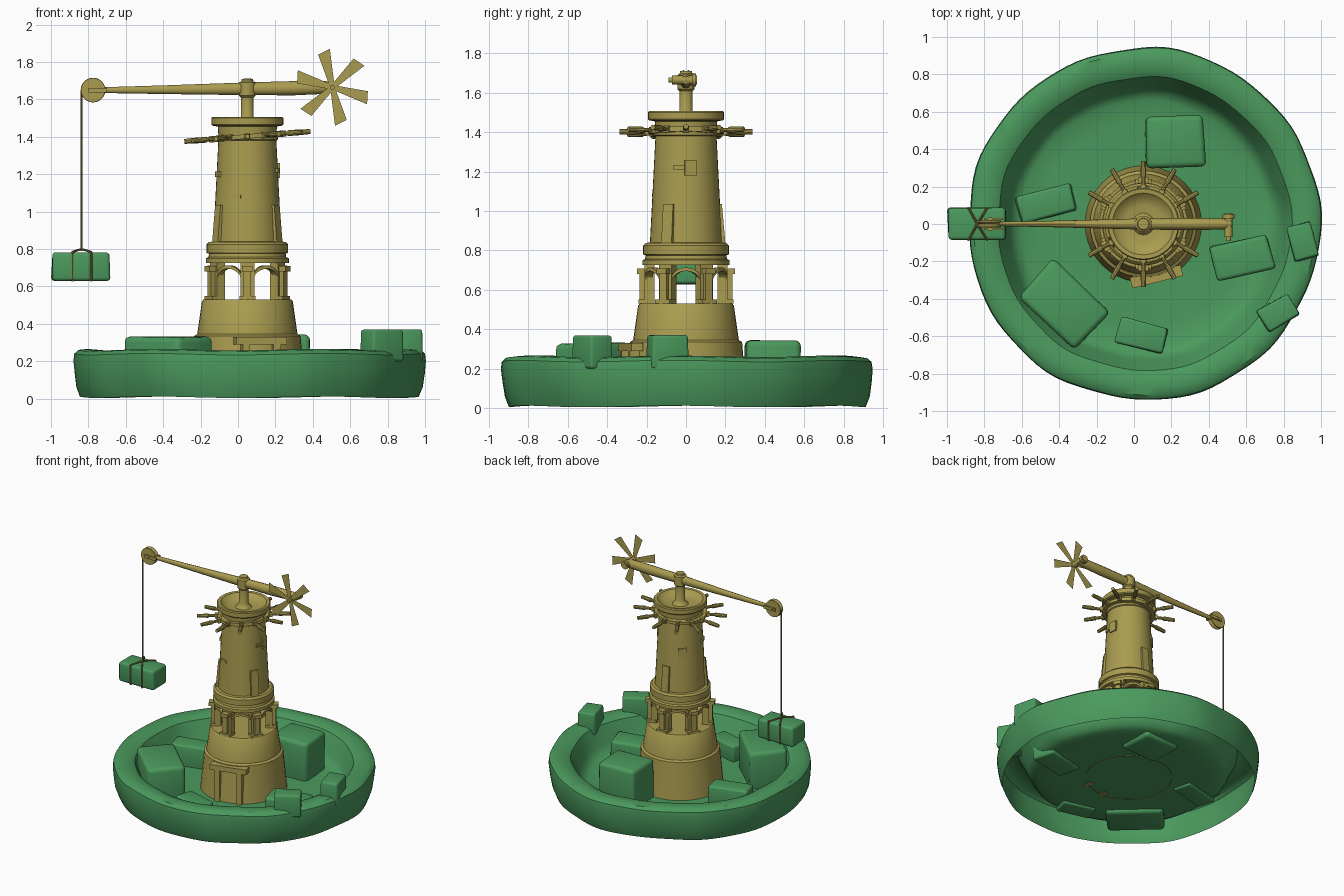
import bpy, bmesh, random
from math import sin, cos, pi, radians, sqrt
from mathutils import Vector, Matrix

if "Cube" in bpy.data.objects:
    bpy.data.objects.remove(bpy.data.objects["Cube"])

random.seed(4)
CX = 0.05  # tower axis


def material(name, col):
    m = bpy.data.materials.new(name)
    m.diffuse_color = col
    m.use_nodes = True
    m.node_tree.nodes["Principled BSDF"].inputs["Base Color"].default_value = m.diffuse_color
    return m


GREEN = material("green", (0.07, 0.32, 0.11, 1))
OCHRE = material("ochre", (0.40, 0.33, 0.08, 1))
ROPE = material("rope", (0.25, 0.18, 0.06, 1))


def finish(name, bm, mat, loc=(0, 0, 0), rot=(0, 0, 0), angle=35, fix=True):
    if fix:
        bmesh.ops.recalc_face_normals(bm, faces=bm.faces)
    me = bpy.data.meshes.new(name)
    bm.to_mesh(me)
    bm.free()
    ob = bpy.data.objects.new(name, me)
    bpy.context.collection.objects.link(ob)
    me.materials.append(mat)
    ob.location, ob.rotation_euler = loc, rot
    bpy.ops.object.select_all(action='DESELECT')
    ob.select_set(True)
    bpy.context.view_layer.objects.active = ob
    bpy.ops.object.shade_smooth_by_angle(angle=radians(angle))
    return ob


def lathe(name, prof, mat, loc=(0, 0, 0), rot=(0, 0, 0), n=40, wob=None, closed=False):
    bm = bmesh.new()
    rings = []
    for r, z in prof:
        if r == 0:
            rings.append([bm.verts.new((0, 0, z))] * n)
            continue
        ring = []
        for i in range(n):
            a = 2 * pi * i / n
            k, dz = wob(a, r, z) if wob else (1, 0)
            ring.append(bm.verts.new((r * k * cos(a), r * k * sin(a), z + dz)))
        rings.append(ring)
    pairs = list(zip(rings, rings[1:])) + ([(rings[-1], rings[0])] if closed else [])
    for p, q in pairs:
        for i in range(n):
            j = (i + 1) % n
            bm.faces.new(list(dict.fromkeys((p[i], p[j], q[j], q[i]))))
    return finish(name, bm, mat, loc, rot)


def add_box(bm, loc, size, rz=0.0):
    m = Matrix.Translation(loc) @ Matrix.Rotation(rz, 4, 'Z') @ Matrix.Diagonal((*size, 1))
    return bmesh.ops.create_cube(bm, size=1, matrix=m)["verts"]


def add_rod(bm, a, b, r1, r2=None, n=10):
    a, b = Vector(a), Vector(b)
    d = b - a
    m = Matrix.Translation((a + b) / 2) @ d.to_track_quat('Z', 'Y').to_matrix().to_4x4()
    bmesh.ops.create_cone(bm, cap_ends=True, segments=n, radius1=r1, radius2=r2 or r1,
                          depth=d.length, matrix=m)


def polar(r, a, z):
    return (r * cos(a), r * sin(a), z)


def rock(name, x, y, sx, sy, z0, z1, deg, jit=0.1):
    bm = bmesh.new()
    for v in add_box(bm, (0, 0, 0), (sx, sy, z1 - z0)):
        v.co.x *= 1 - random.random() * jit
        v.co.y *= 1 - random.random() * jit
        if v.co.z > 0:
            v.co.z -= random.random() * jit * 0.3 * (z1 - z0)
    bmesh.ops.bevel(bm, geom=bm.edges[:], offset=min(sx, sy) * 0.1, segments=3,
                    profile=0.5, affect='EDGES')
    return finish(name, bm, GREEN, (x, y, (z0 + z1) / 2), (0, 0, radians(deg)), 50)


# Uneven crater-like base, open underneath
def wobble(a, r, z):
    if r < 0.6:
        return 1, 0
    k = 0.005 * sin(5 * a + 1) + 0.004 * sin(9 * a + 8 * z) + 0.003 * sin(14 * a)
    return 1 + k, 0.004 * sin(6 * a + 2)


lathe("crater_base", [(.905, .008), (.925, .06), (.935, .13), (.942, .2), (.937, .238), (.915, .257),
                      (.87, .262), (.82, .258), (.785, .24), (.755, .18), (.725, .11), (.70, .07),
                      (.66, .05), (.55, .045), (0, .045)], GREEN, (.055, 0, 0), n=96, wob=wobble)

# Boulders
for i, b in enumerate([(.22, .445, .33, .29, .02, .345, 2), (-.47, .11, .32, .16, .03, .21, 15),
                       (-.375, -.43, .43, .29, .02, .335, -43), (.58, -.18, .33, .2, .03, .18, 13),
                       (.90, -.095, .14, .2, .2, .372, 15), (.77, -.475, .2, .14, .2, .37, 30),
                       (.04, -.595, .27, .15, .03, .17, -14)]):
    rock(f"boulder_{i + 1}", *b)

# Tower foot, gallery ring and shaft
T = (CX, 0, 0)
lathe("tower_foot", [(.312, .04), (.29, .27), (.285, .335), (.268, .345), (.243, .52), (.235, .53),
                     (0, .53)], OCHRE, T)
lathe("tower_shaft", [(0, .735), (.19, .735), (.222, .725), (.222, .75), (.208, .757), (.205, .775),
                      (.218, .78), (.218, .825), (.205, .838), (.183, .84), (.172, 1.05), (.155, 1.38),
                      (.163, 1.385), (.163, 1.405), (.155, 1.41), (.158, 1.455), (.187, 1.46),
                      (.193, 1.467), (.193, 1.5), (.187, 1.507), (.165, 1.505), (.14, 1.48),
                      (.1, 1.468), (0, 1.465)], OCHRE, T)

# Gallery: six pillars, outer posts with capitals, and arches
bm = bmesh.new()
for k in range(6):
    a = radians(30 + 60 * k)
    add_box(bm, polar(.185, a, .635), (.05, .075, .215), a)
    add_box(bm, polar(.222, a, .61), (.026, .04, .17), a)
    add_box(bm, polar(.225, a, .695), (.05, .055, .028), a)
    add_box(bm, polar(.205, a, .54), (.07, .085, .02), a)
finish("gallery_pillars", bm, OCHRE, T)

bm = bmesh.new()
N = 14
for k in range(6):
    prev = None
    for i in range(N + 1):
        t = -1 + 2 * i / N
        a = radians(60 * k + 22 * t)
        z = .625 + .07 * sqrt(max(0, 1 - t * t))
        cur = [bm.verts.new(polar(r, a, h)) for r, h in
               ((.175, z), (.212, z), (.212, z + .018), (.175, z + .018))]
        if prev:
            for j in range(4):
                m = (j + 1) % 4
                bm.faces.new((prev[j], prev[m], cur[m], cur[j]))
        prev = cur
finish("gallery_arches", bm, OCHRE, T)

# Buttresses, window ledges and doorway
bm = bmesh.new()
for d in (-30, 90, 210):
    a = radians(d)
    for v in add_box(bm, polar(.175, a, .935), (.05, .06, .2), a):
        if v.co.z > 1:
            v.co.x -= .012 * cos(a)
            v.co.y -= .012 * sin(a)
            v.co.xy *= .97
for d, z, h in ((-112, 1.08, .02), (-12, 1.22, .02), (8, 1.22, .08), (130, 1.15, .07), (200, 1.2, .03)):
    a = radians(d)
    add_box(bm, polar(.158, a, z), (.03, .06, h), a)
finish("tower_buttresses_and_ledges", bm, OCHRE, T)

bm = bmesh.new()
a = radians(-76)
side = Vector((-sin(a), cos(a), 0))
add_box(bm, polar(.29, a, .31), (.06, .28, .04), a)
for s in (-1, 1):
    add_box(bm, Vector(polar(.29, a, .167)) + side * s * .085, (.06, .04, .25), a)
finish("doorway", bm, OCHRE, T)

# Tilted capstan ring with twelve handles
tilt = (0, radians(-4.5), 0)
H = (CX, 0, 1.402)
lathe("capstan_ring", [(.165, -.012), (.192, -.012), (.192, .012), (.165, .012)], OCHRE, H, tilt,
      closed=True)
bm = bmesh.new()
for k in range(12):
    a = radians(30 * k)
    add_rod(bm, polar(.16, a, 0), polar(.27, a, 0), .011)
    add_rod(bm, polar(.255, a, 0), polar(.338, a, 0), .016, .013)
    add_box(bm, polar(.195, a, 0), (.025, .03, .034), a)
finish("capstan_handles", bm, OCHRE, H, tilt)

# Mast and pivot
lathe("mast", [(.065, 1.46), (.045, 1.48), (.034, 1.5), (.034, 1.61), (.044, 1.62), (.044, 1.69),
               (.032, 1.698), (.03, 1.71), (0, 1.712)], OCHRE, T, n=24)

# Tapered boom
bm = bmesh.new()
prev = None
for x, z, hz, hy in ((-.79, 1.65, .011, .009), (-.7, 1.65, .016, .012), (-.4, 1.652, .023, .018),
                     (.05, 1.657, .034, .03), (.3, 1.66, .038, .032), (.47, 1.664, .034, .03),
                     (.525, 1.665, .02, .022)):
    cur = [bm.verts.new((x, hy * cos(i * pi / 6), z + hz * sin(i * pi / 6))) for i in range(12)]
    if prev:
        for j in range(12):
            m = (j + 1) % 12
            bm.faces.new((prev[j], prev[m], cur[m], cur[j]))
    else:
        bm.faces.new(cur)
    prev = cur
bm.faces.new(prev)
for s in (-1, 1):  # fork cheeks holding the pulley
    add_box(bm, (-.75, s * .026, 1.65), (.1, .01, .024))
add_rod(bm, (-.77, -.036, 1.65), (-.77, .036, 1.65), .012)
finish("boom", bm, OCHRE)

# Pulley wheel
lathe("pulley", [(0, -.018), (.064, -.018), (.066, -.012), (.052, 0), (.066, .012), (.064, .018),
                 (0, .018)], OCHRE, (-.775, 0, 1.65), (pi / 2, 0, 0), n=28)

# Fan axle and paper-thin blades
F = Vector((.505, 0, 1.665))
bm = bmesh.new()
add_rod(bm, F + Vector((0, -.07, 0)), F + Vector((0, .055, 0)), .022, n=16)
add_rod(bm, F + Vector((0, -.09, 0)), F + Vector((0, -.07, 0)), .013, n=12)
add_rod(bm, F + Vector((0, .03, 0)), F + Vector((0, .05, 0)), .032, n=16)
finish("fan_axle", bm, OCHRE)
bm = bmesh.new()
for k in range(6):
    a = radians(-20 + 60 * k)
    u, w = Vector((cos(a), 0, sin(a))), Vector((-sin(a), 0, cos(a)))
    o = F + Vector((0, -.066, 0))
    bm.faces.new([bm.verts.new(o + u * p + w * q) for p, q in
                  ((.0, -.012), (.205, -.022), (.185, .045), (.0, .012))])
finish("fan_blades", bm, OCHRE, fix=False)

# Hanging stone with its rope and lashings
rock("hanging_stone", -.84, 0, .325, .18, .63, .785, 0, .08)
bm = bmesh.new()
add_rod(bm, (-.837, 0, 1.65), (-.837, 0, .79), .005, n=8)
for x in (-.885, -.785):
    for s in (-1, 1):
        add_rod(bm, (x, s * .086, .785), (x, s * .086, .632), .006, n=8)
        add_rod(bm, (x, s * .086, .785), (-.837, 0, .8), .006, n=8)
    add_rod(bm, (x, -.086, .632), (x, .086, .632), .006, n=8)
finish("rope", bm, ROPE)
